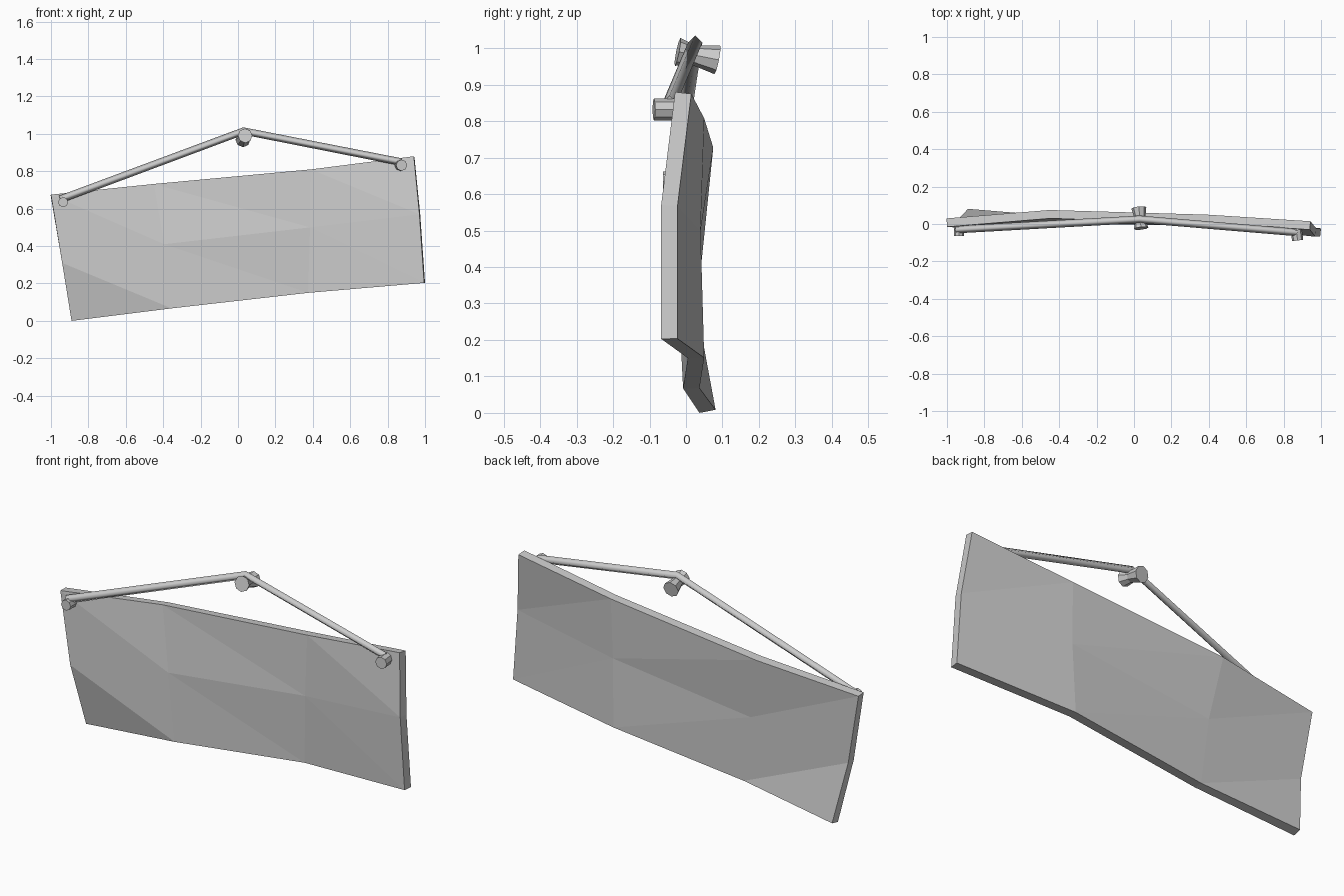
import bpy
import bmesh
from mathutils import Vector

cube = bpy.data.objects.get("Cube")
if cube:
    bpy.data.objects.remove(cube, do_unlink=True)

grey = bpy.data.materials.new("plain_grey")
grey.use_nodes = True
colour = (0.6, 0.6, 0.6, 1)
grey.diffuse_color = colour
grey.node_tree.nodes["Principled BSDF"].inputs["Base Color"].default_value = colour


def add_object(name, data):
    obj = bpy.data.objects.new(name, data)
    bpy.context.scene.collection.objects.link(obj)
    data.materials.append(grey)
    return obj


def mesh_object(name, bm):
    bmesh.ops.recalc_face_normals(bm, faces=bm.faces)
    mesh = bpy.data.meshes.new(name)
    bm.to_mesh(mesh)
    bm.free()
    return add_object(name, mesh)


def peg(name, start, end, rings, sides=8):
    """Faceted peg along an axis; rings are (fraction, radius) pairs."""
    start, end = Vector(start), Vector(end)
    axis = end - start
    turn = axis.to_track_quat('Z', 'Y')
    bm = bmesh.new()
    loops = []
    for t, radius in rings:
        made = bmesh.ops.create_circle(bm, segments=sides, radius=radius)["verts"]
        for v in made:
            v.co = turn @ v.co + start + axis * t
        loops.append(made)
    for a, b in zip(loops, loops[1:]):
        for i in range(sides):
            j = (i + 1) % sides
            bm.faces.new((a[i], a[j], b[j], b[i]))
    bm.faces.new(loops[0])
    bm.faces.new(loops[-1])
    return mesh_object(name, bm)


# Warped board: three rows of front points, thickened towards the back
rows = [
    [(-0.89, 0.037, 0.0), (-0.355, -0.008, 0.067), (0.375, 0.005, 0.15), (0.995, -0.068, 0.203)],
    [(-0.94, -0.02, 0.31), (-0.395, -0.003, 0.41), (0.385, -0.005, 0.50), (0.97, -0.068, 0.57)],
    [(-1.0, -0.015, 0.675), (-0.45, 0.03, 0.732), (0.39, 0.005, 0.81), (0.94, -0.03, 0.88)],
]
bm = bmesh.new()
grid = [[bm.verts.new(p) for p in row] for row in rows]
for low, high in zip(grid, grid[1:]):
    for i in range(3):
        bm.faces.new((low[i], low[i + 1], high[i]))
        bm.faces.new((low[i + 1], high[i + 1], high[i]))
board = mesh_object("board", bm)
# Make every front face look towards -y before thickening
if board.data.polygons[0].normal.y > 0:
    board.data.flip_normals()
thick = board.modifiers.new("thickness", 'SOLIDIFY')
thick.thickness = 0.045
thick.offset = -1

# Hanging cord: square section, bent over the top peg
cord = bpy.data.curves.new("cord", 'CURVE')
cord.dimensions = '3D'
cord.bevel_depth = 0.02
cord.bevel_resolution = 0
cord.use_fill_caps = True
path = [(-0.95, -0.03, 0.65), (0.03, 0.025, 1.015), (0.87, -0.045, 0.85)]
spline = cord.splines.new('POLY')
spline.points.add(len(path) - 1)
for point, co in zip(spline.points, path):
    point.co = (*co, 1)
add_object("cord", cord)

# Pegs at the board corners and the waisted one at the top
peg("left_peg", (0.875, -0.088, 0.832), (0.865, -0.01, 0.832), [(0, 0.03), (1, 0.03)])
peg("right_peg", (-0.935, -0.063, 0.635), (-0.935, 0.0, 0.635), [(0, 0.027), (1, 0.027)])
peg("top_peg", (0.038, -0.023, 0.99), (0.026, 0.086, 0.968),
    [(0, 0.039), (0.4, 0.027), (1, 0.04)])
